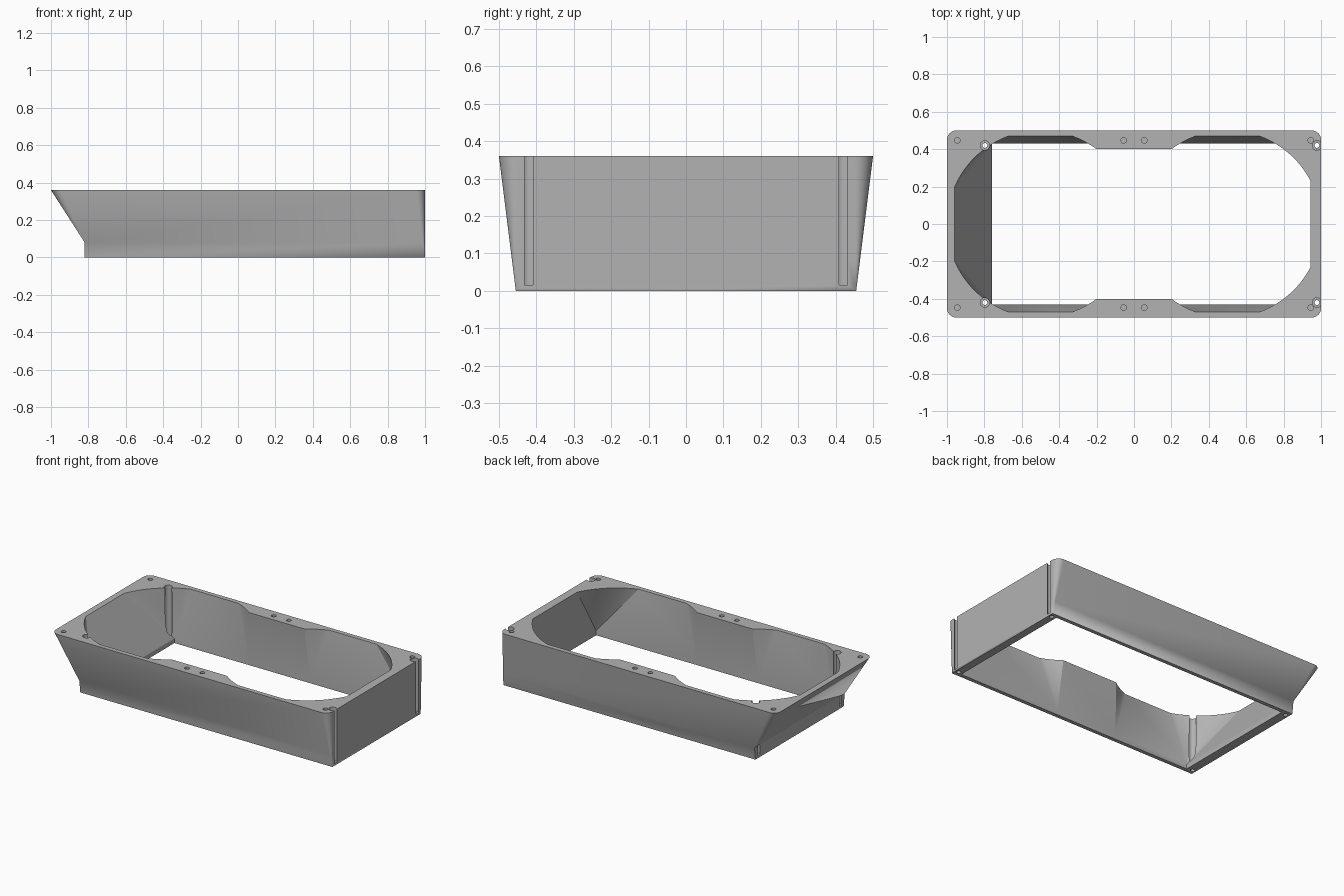
import bpy, bmesh
from math import radians, cos, sin, asin, acos, pi

if "Cube" in bpy.data.objects:
    bpy.data.objects.remove(bpy.data.objects["Cube"], do_unlink=True)

H = 0.36          # frame height
BASE_Y = 0.455    # half depth at the base
KINK = 0.08       # height where the sloped end starts

grey = bpy.data.materials.new("matte grey")
grey.use_nodes = True
grey.diffuse_color = (0.45, 0.45, 0.45, 1)
grey.node_tree.nodes["Principled BSDF"].inputs["Base Color"].default_value = (0.45, 0.45, 0.45, 1)


def make_object(name, bm):
    bmesh.ops.recalc_face_normals(bm, faces=bm.faces)
    mesh = bpy.data.meshes.new(name)
    bm.to_mesh(mesh)
    bm.free()
    mesh.materials.append(grey)
    obj = bpy.data.objects.new(name, mesh)
    bpy.context.collection.objects.link(obj)
    return obj


def loft(name, rings):
    """Skin closed rings of equal length, cap both ends and weld."""
    bm = bmesh.new()
    rows = [[bm.verts.new(p) for p in ring] for ring in rings]
    n = len(rows[0])
    for low, high in zip(rows, rows[1:]):
        for i in range(n):
            j = (i + 1) % n
            bm.faces.new((low[i], low[j], high[j], high[i]))
    bm.faces.new(rows[0])
    bm.faces.new(rows[-1])
    bmesh.ops.remove_doubles(bm, verts=bm.verts, dist=1e-5)
    return make_object(name, bm)


def rounded_ring(left, right, y, z, r_left, r_right, steps=10):
    """Rectangle with its own corner radius on each end."""
    ring = []
    for k, (sx, sy) in enumerate([(1, 1), (-1, 1), (-1, -1), (1, -1)]):
        r = r_right if sx > 0 else r_left
        cx = right - r if sx > 0 else left + r
        for i in range(steps + 1):
            a = (k + i / steps) * pi / 2
            ring.append((cx + r * cos(a), sy * (y - r) + r * sin(a), z))
    return ring


# Outer shell: sharp base corners growing into rounded top corners
kink_y = BASE_Y + (0.5 - BASE_Y) * KINK / H
frame = loft("frame", [
    rounded_ring(-0.82, 1, BASE_Y, 0, 0, 0),
    rounded_ring(-0.82, 1, kink_y, KINK, 0, 0.05 * KINK / H),
    rounded_ring(-1, 1, 0.5, H, 0.05, 0.05)])


# Opening: two clipped circles with a waist, blending to a rectangle below
def quadrant(end_x, base_x):
    """Points from the end to the waist, each with its base point."""
    R, C = 0.5, 0.5
    a0, a1 = acos((end_x - C) / R), asin(0.47 / R)
    b0, b1 = pi - a1, pi - asin(0.4 / R)
    pts = []
    for start, stop, steps, foot in ((a0, a1, 14, base_x), (b0, b1, 4, 0.22)):
        for i in range(steps + 1):
            a = start + (stop - start) * i / steps
            pts.append((C + R * cos(a), R * sin(a), foot, 0.43))
    return pts


right = quadrant(0.945, 0.95)
left = [(-x, y, -fx, fy) for x, y, fx, fy in reversed(quadrant(0.96, 0.76))]
half = right + left
outline = half + [(x, -y, fx, -fy) for x, y, fx, fy in reversed(half)]
opening = loft("opening_cutter", [
    [(fx, fy, -0.05) for x, y, fx, fy in outline],
    [(fx, fy, 0.03) for x, y, fx, fy in outline],
    [(x, y, H) for x, y, fx, fy in outline],
    [(x, y, H + 0.05) for x, y, fx, fy in outline]])


# Screw holes
def hole(x, y, r, z0, z1, sides=24):
    rings = [[(x + r * cos(2 * pi * i / sides), y + r * sin(2 * pi * i / sides), z)
              for i in range(sides)] for z in (z0, z1)]
    return loft("hole_cutter", rings)


cutters = [opening]
for s in (-1, 1):
    for x in (-0.945, -0.055, 0.055, 0.945):
        cutters.append(hole(x, s * 0.447, 0.015, H - 0.06, H + 0.05))
    for x in (-0.797, 0.978):
        cutters.append(hole(x, s * 0.42, 0.025, 0.015, H + 0.05))
        cutters.append(hole(x, s * 0.42, 0.013, -0.05, 0.05))

for cutter in cutters:
    cutter.hide_render = True
    mod = frame.modifiers.new("cut", "BOOLEAN")
    mod.operation = "DIFFERENCE"
    mod.solver = "EXACT"
    mod.object = cutter

# Bake the cuts and drop the cutters
bpy.context.view_layer.update()
baked = bpy.data.meshes.new_from_object(frame.evaluated_get(bpy.context.evaluated_depsgraph_get()))
frame.modifiers.clear()
frame.data = baked
for cutter in cutters:
    bpy.data.objects.remove(cutter, do_unlink=True)

bpy.ops.object.select_all(action="DESELECT")
frame.select_set(True)
bpy.context.view_layer.objects.active = frame
bpy.ops.object.shade_smooth_by_angle(angle=radians(25))
